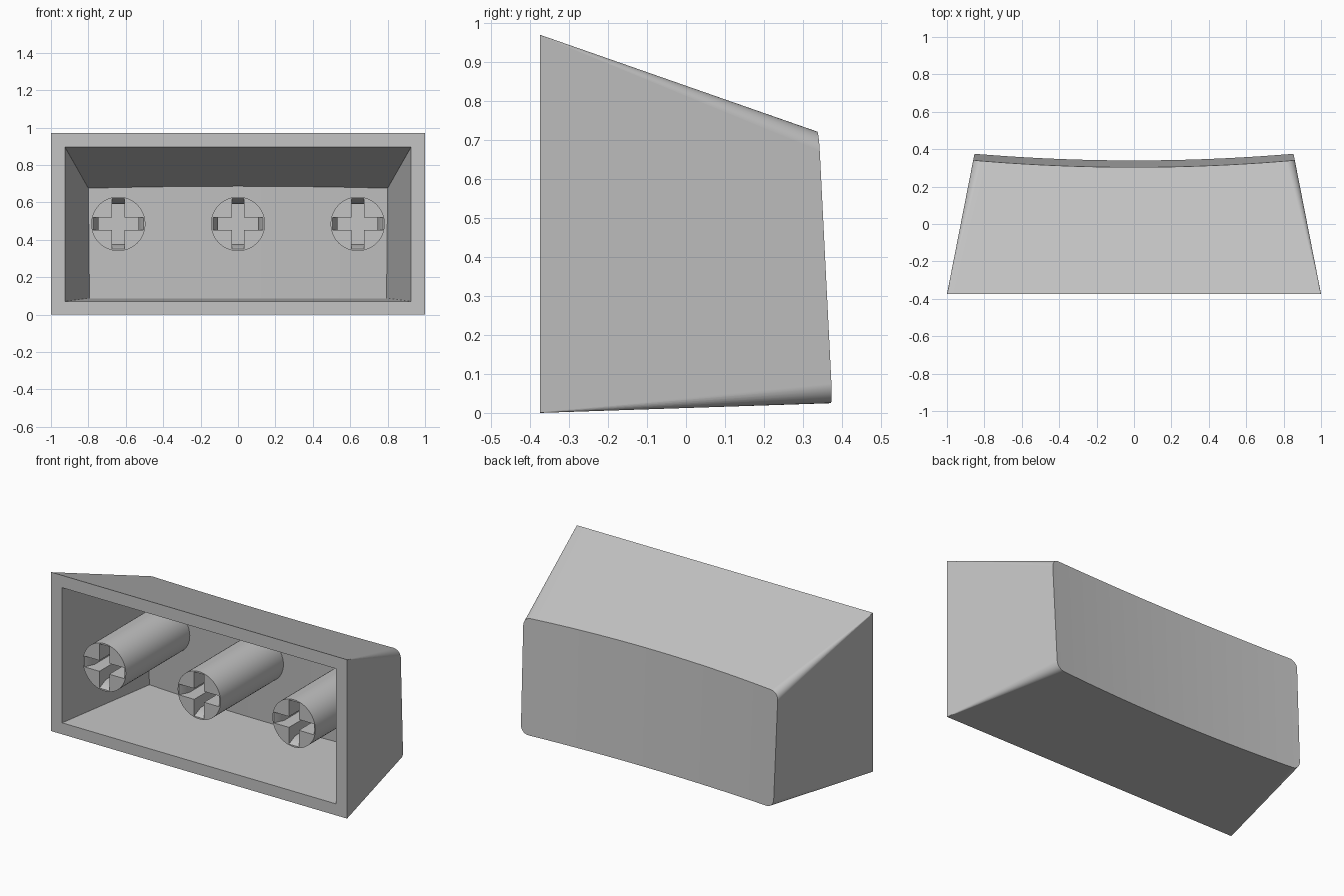
import bpy
import bmesh
from math import cos, sin, pi
from mathutils import Matrix, Vector

cube = bpy.data.objects.get("Cube")
if cube:
    bpy.data.objects.remove(cube, do_unlink=True)

FRONT, BACK = -0.375, 0.375
ARC, SPAN = 8, 32

grey = bpy.data.materials.new("light grey plastic")
grey.use_nodes = True
grey.diffuse_color = (0.55, 0.55, 0.55, 1)
grey.node_tree.nodes["Principled BSDF"].inputs["Base Color"].default_value = grey.diffuse_color


def make_object(name, bm):
    bmesh.ops.recalc_face_normals(bm, faces=bm.faces)
    mesh = bpy.data.meshes.new(name)
    bm.to_mesh(mesh)
    bm.free()
    obj = bpy.data.objects.new(name, mesh)
    bpy.context.collection.objects.link(obj)
    mesh.materials.append(grey)
    return obj


def smooth(obj):
    bpy.ops.object.select_all(action="DESELECT")
    obj.select_set(True)
    bpy.context.view_layer.objects.active = obj
    bpy.ops.object.shade_smooth_by_angle(angle=pi / 6)
    weighted = obj.modifiers.new("even shading", "WEIGHTED_NORMAL")
    weighted.keep_sharp = True


def section(half, low, high, r, y):
    """Rounded rectangle in order: top edge left to right, then bottom edge right to left."""
    c = half - r
    arc = [pi / 2 * i / ARC for i in range(ARC + 1)]
    cols = [(-c - r * cos(a), r * sin(a)) for a in arc]
    cols += [(-c + 2 * c * i / SPAN, r) for i in range(1, SPAN)]
    cols += [(c + r * sin(a), r * cos(a)) for a in arc]
    top = [Vector((x, y, high - r + h)) for x, h in cols]
    bottom = [Vector((x, y, low + r - h)) for x, h in cols]
    return top + bottom[::-1]


def shell(bm, front, back, depth, dish, half):
    """Tapered walls from the front section to a dished end face; returns the front ring."""
    near, far = section(*front, FRONT), section(*back, BACK)
    end = []
    for a, b in zip(near, far):
        p = b
        for _ in range(8):
            y = depth - 0.051 * p.z - dish * (1 - (p.x / half) ** 2)
            p = a.lerp(b, (y - FRONT) / (BACK - FRONT))
        end.append(p)
    ring = [bm.verts.new(p) for p in near]
    cap = [bm.verts.new(p) for p in end]
    n = len(ring)
    for i in range(n):
        j = (i + 1) % n
        bm.faces.new((ring[i], ring[j], cap[j], cap[i]))
    for i in range(n // 2 - 1):
        bm.faces.new((cap[i], cap[i + 1], cap[n - 2 - i], cap[n - 1 - i]))
    return ring


# Hollow cap: outer walls, inner walls and the flat rim joining them
bm = bmesh.new()
outer = shell(bm, (1.0, 0.0, 0.97, 0.002), (0.853, 0.025, 0.708, 0.05), 0.377, 0.036, 0.855)
inner = shell(bm, (0.925, 0.07, 0.895, 0.001), (0.775, 0.09, 0.632, 0.001), 0.285, 0.03, 0.8)
for i in range(len(outer)):
    j = (i + 1) % len(outer)
    bm.faces.new((outer[i], outer[j], inner[j], inner[i]))
smooth(make_object("cap_shell", bm))


def slot_cutter(center, turn):
    """Slot with flared ends, turned about the stem axis."""
    bm = bmesh.new()
    side = [(0.135, -0.02), (0.135, 0), (0.107, 0.06), (0.107, 0.25)]
    profile = side + [(-u, d) for u, d in reversed(side)]
    face = bm.faces.new([bm.verts.new((u, d, -0.033)) for u, d in profile])
    ext = bmesh.ops.extrude_face_region(bm, geom=[face])
    verts = [v for v in ext["geom"] if isinstance(v, bmesh.types.BMVert)]
    bmesh.ops.translate(bm, verts=verts, vec=(0, 0, 0.066))
    place = Matrix.Translation(center) @ Matrix.Rotation(turn, 4, "Y")
    bmesh.ops.transform(bm, matrix=place, verts=bm.verts)
    cutter = make_object("slot_cutter", bm)
    cutter.hide_render = True
    return cutter


def stem(name, x):
    """Round post with a cross-shaped socket."""
    bm = bmesh.new()
    length = 0.655
    place = Matrix.Translation((x, FRONT + length / 2, 0.485)) @ Matrix.Rotation(pi / 2, 4, "X")
    bmesh.ops.create_cone(bm, cap_ends=True, segments=48, radius1=0.145, radius2=0.145,
                          depth=length, matrix=place)
    post = make_object(name, bm)
    cutters = [slot_cutter((x, FRONT, 0.485), turn) for turn in (0, pi / 2)]
    for cutter in cutters:
        cut = post.modifiers.new("socket", "BOOLEAN")
        cut.operation, cut.solver, cut.object = "DIFFERENCE", "EXACT", cutter
    graph = bpy.context.evaluated_depsgraph_get()
    mesh = bpy.data.meshes.new_from_object(post.evaluated_get(graph))
    post.modifiers.clear()
    post.data = mesh
    for cutter in cutters:
        bpy.data.objects.remove(cutter, do_unlink=True)
    smooth(post)


# Three mounting stems
for name, x in (("right_stem", -0.64), ("middle_stem", 0), ("left_stem", 0.64)):
    stem(name, x)
